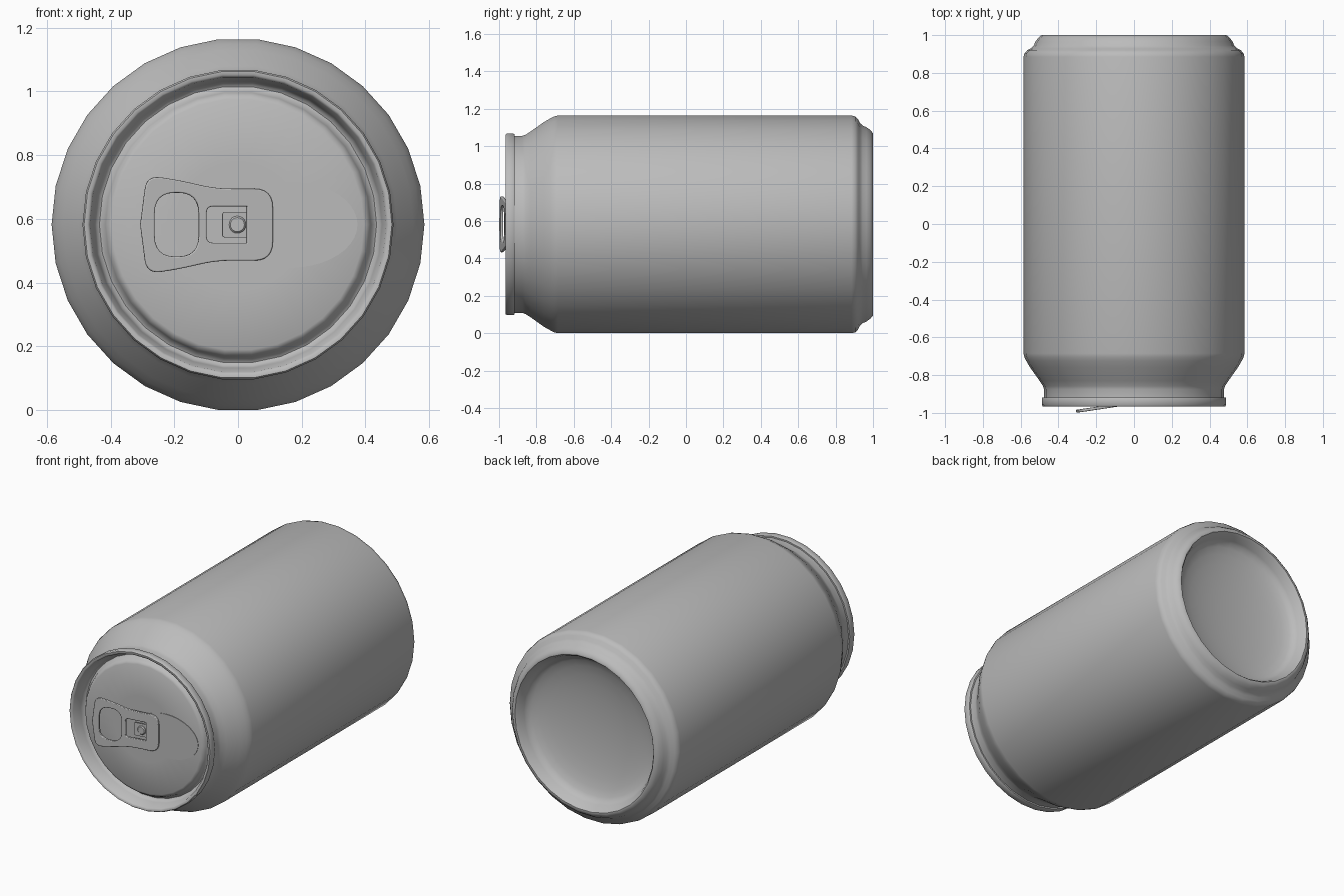
import bpy, bmesh, math
from mathutils import Vector

SIDES = 30
AXIS_Z = 0.582      # height of the can's axis
PANEL_Y = -0.925    # front face of the lid panel

cube = bpy.data.objects.get("Cube")
if cube:
    bpy.data.objects.remove(cube, do_unlink=True)

metal = bpy.data.materials.new("grey metal")
metal.use_nodes = True
GREY = (0.5, 0.5, 0.5, 1.0)
metal.diffuse_color = GREY
metal.node_tree.nodes["Principled BSDF"].inputs["Base Color"].default_value = GREY


def finish(obj, angle):
    obj.data.materials.clear()
    obj.data.materials.append(metal)
    bpy.ops.object.select_all(action='DESELECT')
    obj.select_set(True)
    bpy.context.view_layer.objects.active = obj
    bpy.ops.object.shade_smooth_by_angle(angle=math.radians(angle))


def revolve(name, profile, angle, sides=SIDES, centre=(0, AXIS_Z)):
    """Turn (radius, y) points about an axis along y."""
    bm = bmesh.new()
    rings = []
    for r, y in profile:
        if r == 0:
            rings.append([bm.verts.new((centre[0], y, centre[1]))] * sides)
        else:
            turns = [math.tau * i / sides for i in range(sides)]
            rings.append([bm.verts.new((centre[0] + r * math.cos(a), y,
                                        centre[1] + r * math.sin(a))) for a in turns])
    for a, b in zip(rings, rings[1:]):
        for i in range(sides):
            j = (i + 1) % sides
            bm.faces.new(dict.fromkeys((a[i], b[i], b[j], a[j])))
    bmesh.ops.recalc_face_normals(bm, faces=bm.faces)
    mesh = bpy.data.meshes.new(name)
    bm.to_mesh(mesh)
    bm.free()
    obj = bpy.data.objects.new(name, mesh)
    bpy.context.collection.objects.link(obj)
    finish(obj, angle)


def rounded(corners, steps=6):
    """Outline with a curve at each (x, height, radius) corner."""
    out = []
    for i, (x, h, r) in enumerate(corners):
        p = Vector((x, h))
        before = Vector(corners[i - 1][:2])
        after = Vector(corners[(i + 1) % len(corners)][:2])
        a = p + (before - p).normalized() * r
        b = p + (after - p).normalized() * r
        for k in range(steps + 1):
            t = k / steps
            out.append(a * (1 - t) ** 2 + p * 2 * t * (1 - t) + b * t * t)
    return out


def mirrored(half):
    return half + [(x, -h, r) for x, h, r in reversed(half)]


def ellipse(cx, rx, rz, n=40):
    return [(cx + rx * math.cos(math.tau * i / n), rz * math.sin(math.tau * i / n))
            for i in range(n)]


def plate(name, outlines, y, half, bevel=0.0, tilt=0.0):
    """Flat plate facing the front; later outlines cut holes."""
    curve = bpy.data.curves.new(name, 'CURVE')
    curve.dimensions = '2D'
    curve.fill_mode = 'BOTH'
    curve.extrude = half - bevel
    curve.bevel_depth = bevel
    curve.bevel_resolution = 2
    curve.offset = -bevel
    for pts in outlines:
        s = curve.splines.new('POLY')
        s.points.add(len(pts) - 1)
        for p, (x, h) in zip(s.points, pts):
            p.co = (x, h, 0, 1)
        s.use_cyclic_u = True
    obj = bpy.data.objects.new(name, curve)
    bpy.context.collection.objects.link(obj)
    obj.location = (0, y, AXIS_Z)
    obj.rotation_euler = (math.pi / 2, 0, math.radians(tilt))
    bpy.ops.object.select_all(action='DESELECT')
    obj.select_set(True)
    bpy.context.view_layer.objects.active = obj
    bpy.ops.object.convert(target='MESH')
    finish(bpy.context.object, 35)


# Can wall: neck, shoulder, side, foot and domed base
dome = [(0.45 * math.cos(a), 0.95 - 0.09 * math.sin(a))
        for a in (math.pi / 2 * i / 8 for i in range(8))]
revolve("can_body", [
    (0.476, -0.925), (0.476, -0.875), (0.482, -0.858), (0.5, -0.83),
    (0.55, -0.76), (0.57, -0.725), (0.58, -0.705), (0.585, -0.685),
    (0.585, 0.885), (0.58, 0.905), (0.565, 0.92), (0.545, 0.93),
    (0.531, 0.945), (0.522, 0.965), (0.508, 0.985), (0.49, 1.0),
    (0.478, 1.0), (0.466, 0.985)] + dome + [(0, 0.86)], 50)

# Lid: rolled rim, sunken groove and raised panel
revolve("lid", [
    (0.474, -0.918), (0.485, -0.918), (0.488, -0.924), (0.488, -0.958),
    (0.483, -0.965), (0.472, -0.965), (0.465, -0.958), (0.452, -0.9),
    (0.445, -0.882), (0.435, -0.877), (0.425, -0.882), (0.416, -0.905),
    (0.408, -0.918), (0.395, PANEL_Y), (0.2, PANEL_Y), (0, PANEL_Y)], 50)

# Opening flap on the panel
plate("opening_flap", [ellipse(0.165, 0.21, 0.135)], PANEL_Y, 0.003)

# Pull tab with finger hole and rivet window
tab_edge = rounded(mirrored([
    (-0.31, 0, 0.0), (-0.29, 0.155, 0.045), (-0.19, 0.14, 0.04),
    (-0.07, 0.113, 0.05), (0.11, 0.113, 0.06)])[:-1])
finger_hole = rounded(mirrored([(-0.265, 0.1, 0.065), (-0.125, 0.1, 0.065)]))
window = rounded(mirrored([(-0.1, 0.057, 0.02), (0.028, 0.057, 0.002)]))
tongue = rounded(mirrored([(-0.05, 0.04, 0.01), (0.035, 0.04, 0.002)]))
TILT = 8.5
plate("pull_tab", [tab_edge, finger_hole, window], -0.946, 0.008, 0.004, TILT)
plate("tab_tongue", [tongue], -0.94, 0.003, 0, TILT)

# Rivet holding the tab
revolve("rivet", [(0.027, PANEL_Y + 0.005), (0.027, -0.946), (0.022, -0.951),
                  (0, -0.951)], 40, 20, (-0.002, AXIS_Z))
